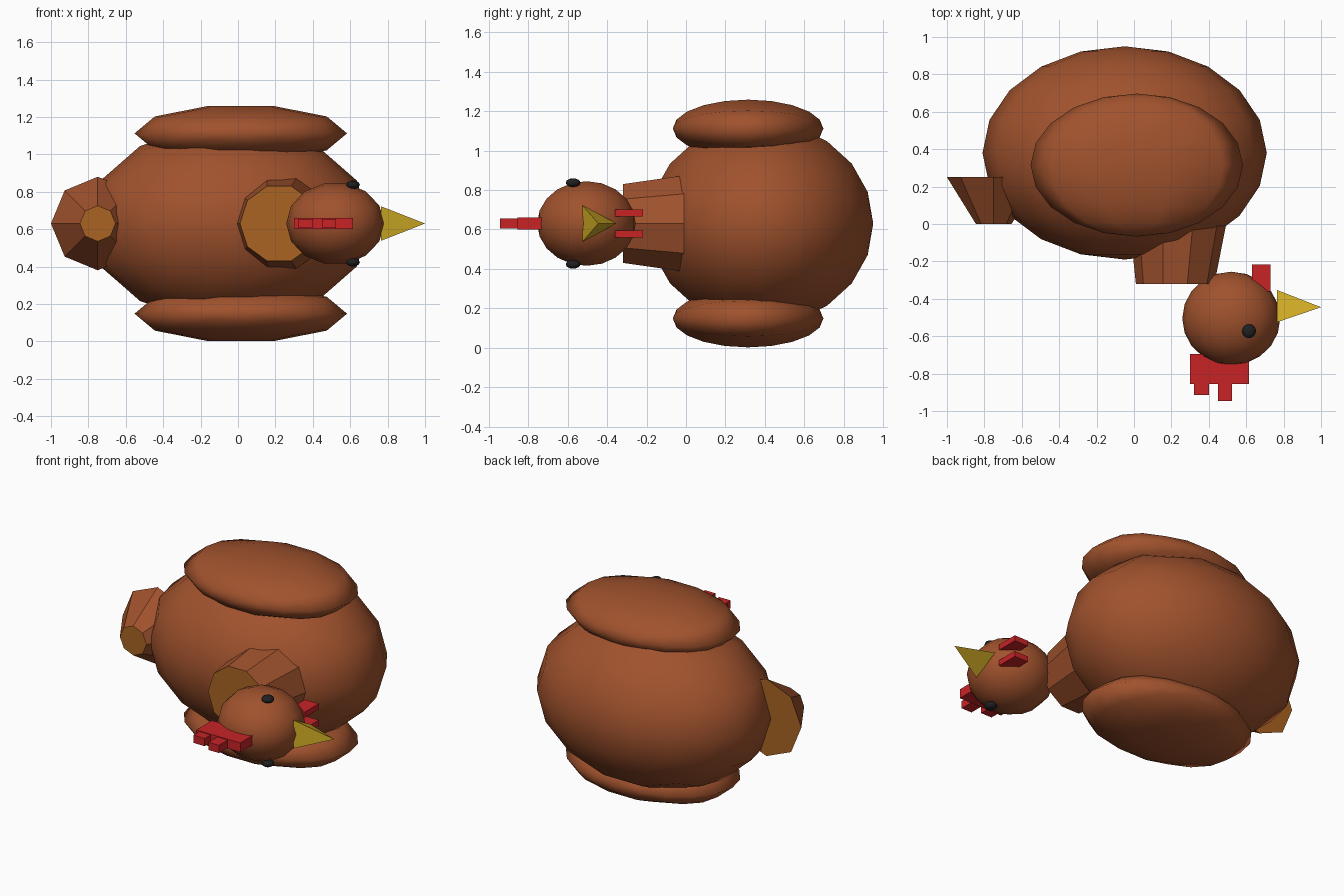
import bpy, bmesh, math
from mathutils import Matrix, Vector

if "Cube" in bpy.data.objects:
    bpy.data.objects.remove(bpy.data.objects["Cube"])

ZC = 0.63  # height of the mirror plane of the bird


def material(name, hexa):
    def lin(c):
        c /= 255
        return c / 12.92 if c < 0.04045 else ((c + 0.055) / 1.055) ** 2.4
    m = bpy.data.materials.new(name)
    m.diffuse_color = [lin(int(hexa[i:i + 2], 16)) for i in (0, 2, 4)] + [1]
    m.use_nodes = True
    m.node_tree.nodes["Principled BSDF"].inputs["Base Color"].default_value = m.diffuse_color
    return m


BROWN = material("feather_brown", "A0522D")
TAN = material("cap_tan", "AA6422")
YELLOW = material("beak_yellow", "D4AF26")
RED = material("comb_red", "C82326")
BLACK = material("eye_black", "202020")


def finish(name, bm, mats, smooth=False):
    bmesh.ops.recalc_face_normals(bm, faces=bm.faces)
    for f in bm.faces:
        f.smooth = smooth
    me = bpy.data.meshes.new(name)
    bm.to_mesh(me)
    bm.free()
    for m in mats:
        me.materials.append(m)
    ob = bpy.data.objects.new(name, me)
    bpy.context.collection.objects.link(ob)
    return ob


def ellipsoid(name, centre, radii, segs, rings, mat):
    """Smooth UV sphere with its poles along y and a vertex on +x."""
    bm = bmesh.new()
    bmesh.ops.create_uvsphere(bm, u_segments=segs, v_segments=rings, radius=1)
    turn = Matrix.Rotation(math.pi / 2, 4, 'X') @ Matrix.Rotation(math.pi / 2, 4, 'Z')
    bm.transform(Matrix.Translation(centre) @ Matrix.Diagonal((*radii, 1)) @ turn)
    return finish(name, bm, [mat], True)


def frustum(name, segs, y0, x0, r0, y1, x1, r1):
    """Flat sided tapered tube along y with tan end caps."""
    bm = bmesh.new()
    rings = []
    for y, x, r in ((y0, x0, r0), (y1, x1, r1)):
        rings.append([bm.verts.new((x + r * math.cos(a), y, ZC + r * math.sin(a)))
                      for a in (2 * math.pi * i / segs for i in range(segs))])
    for i in range(segs):
        j = (i + 1) % segs
        bm.faces.new((rings[0][i], rings[0][j], rings[1][j], rings[1][i]))
    for ring in rings:
        bm.faces.new(ring).material_index = 1
    return finish(name, bm, [BROWN, TAN])


def boxes(name, spans, mat):
    """Boxes given as (x0, x1, y0, y1, z0, z1)."""
    bm = bmesh.new()
    for x0, x1, y0, y1, z0, z1 in spans:
        mid = Vector(((x0 + x1) / 2, (y0 + y1) / 2, (z0 + z1) / 2))
        size = (x1 - x0, y1 - y0, z1 - z0, 1)
        bmesh.ops.create_cube(bm, size=1,
                              matrix=Matrix.Translation(mid) @ Matrix.Diagonal(size))
    return finish(name, bm, [mat])


# Body and head
ellipsoid("body", (-0.05, 0.38, ZC), (0.76, 0.57, 0.53), 14, 10, BROWN)
ellipsoid("head", (0.52, -0.505, ZC), (0.262, 0.25, 0.22), 14, 10, BROWN)

# Neck and tail
frustum("neck", 10, -0.32, 0.22, 0.21, 0.0, 0.235, 0.258)
frustum("tail", 8, 0.0, -0.75, 0.095, 0.25, -0.75, 0.25)

# Paired parts on either side of the mirror plane
for side, s in (("left", 1), ("right", -1)):
    ellipsoid("wing_" + side, (0.015, 0.315, ZC + s * 0.482), (0.568, 0.382, 0.154), 10, 10, BROWN)
    ellipsoid("eye_" + side, (0.615, -0.573, ZC + s * 0.207), (0.037, 0.037, 0.023), 10, 8, BLACK)
    z = ZC + s * 0.053
    boxes("wattle_" + side, [(0.63, 0.73, -0.36, -0.217, z - 0.018, z + 0.018)], RED)

# Comb: a base plate with two teeth
boxes("comb", [(0.30, 0.615, -0.855, -0.695, 0.60, 0.66),
               (0.322, 0.402, -0.915, -0.85, 0.605, 0.655),
               (0.45, 0.525, -0.945, -0.85, 0.605, 0.655)], RED)

# Beak: three sided point
bm = bmesh.new()
base = [bm.verts.new(p) for p in ((0.765, -0.353, ZC), (0.765, -0.525, ZC + 0.092),
                                  (0.765, -0.525, ZC - 0.092))]
tip = bm.verts.new((1.0, -0.445, ZC))
bm.faces.new(base)
for i in range(3):
    bm.faces.new((base[i], base[(i + 1) % 3], tip))
finish("beak", bm, [YELLOW])
